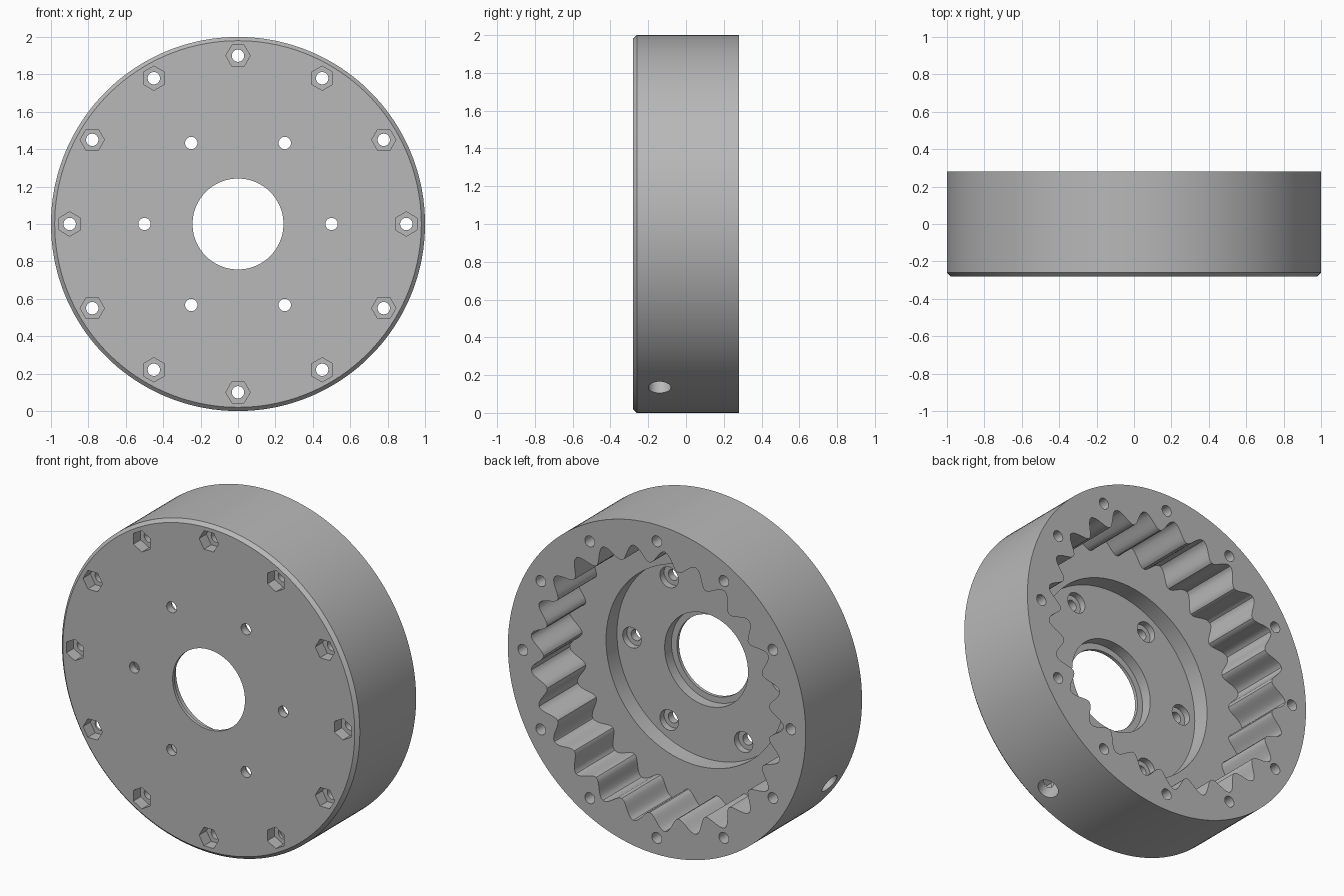
import bpy, bmesh
from math import sin, cos, pi, radians
from mathutils import Matrix, Vector

cube = bpy.data.objects.get("Cube")
if cube:
    bpy.data.objects.remove(cube, do_unlink=True)

HALF = 0.28        # half of the housing depth
CENTRE_Z = 1.0
LOBES = 25

grey = bpy.data.materials.new("plain grey")
grey.use_nodes = True
colour = (0.48, 0.48, 0.48, 1)
grey.diffuse_color = colour
grey.node_tree.nodes["Principled BSDF"].inputs["Base Color"].default_value = colour


def circle(r, n=32, turn=0.0):
    return [(r * cos(turn + 2 * pi * i / n), r * sin(turn + 2 * pi * i / n)) for i in range(n)]


def loft(bm, sections, centre=(0, 0), place=None):
    """Closed solid through (outline, y) sections, lying along the y axis."""
    rings = []
    for outline, y in sections:
        points = [Vector((u + centre[0], y, v + centre[1])) for u, v in outline]
        rings.append([bm.verts.new(place @ p if place else p) for p in points])
    for a, b in zip(rings, rings[1:]):
        for i in range(len(a)):
            j = (i + 1) % len(a)
            bm.faces.new((a[i], a[j], b[j], b[i]))
    bm.faces.new(rings[0])
    bm.faces.new(rings[-1])


def finish(bm, name):
    bmesh.ops.recalc_face_normals(bm, faces=bm.faces[:])
    mesh = bpy.data.meshes.new(name)
    bm.to_mesh(mesh)
    bm.free()
    mesh.materials.append(grey)
    obj = bpy.data.objects.new(name, mesh)
    obj.location.z = CENTRE_Z
    bpy.context.collection.objects.link(obj)
    return obj


def polar(r, angle):
    return (r * cos(angle), r * sin(angle))


# Round body with a chamfered front rim
bm = bmesh.new()
loft(bm, [(circle(r, 180), y) for r, y in ((0.98, -HALF), (1, -HALF + 0.02), (1, HALF))])
housing = finish(bm, "ring_gear_housing")
cutters = []

# Wavy internal ring, open at the back
bm = bmesh.new()
wave = []
steps = LOBES * 14
for i in range(steps):
    a = 2 * pi * i / steps
    wave.append(polar(0.805 - 0.045 * cos(LOBES * a), a))
loft(bm, [(wave, -0.09), (wave, 0.4)])
cutters.append(finish(bm, "lobe_cutter"))

# Round recess, bearing seat and central bore
bm = bmesh.new()
steps_in = ((0.243, -0.4), (0.243, -0.26), (0.28, -0.26),
            (0.28, -0.195), (0.6, -0.195), (0.6, 0.1))
loft(bm, [(circle(r, 96), y) for r, y in steps_in])
cutters.append(finish(bm, "bore_cutter"))

# Rim bolt holes and floor screw holes
bm = bmesh.new()
for i in range(12):
    loft(bm, [(circle(0.033), -0.4), (circle(0.033), 0.4)], polar(0.9, i * pi / 6))
for i in range(6):
    loft(bm, [(circle(0.033), -0.4), (circle(0.033), 0.1)], polar(0.5, i * pi / 3))
cutters.append(finish(bm, "hole_cutter"))

# Hexagonal nut pockets in the front, round counterbores in the floor
bm = bmesh.new()
for i in range(12):
    a = i * pi / 6
    hexagon = circle(0.065, 6, a + pi / 2)
    loft(bm, [(hexagon, -0.4), (hexagon, -HALF + 0.07)], polar(0.9, a))
for i in range(6):
    loft(bm, [(circle(0.062), -0.235), (circle(0.062), 0.05)], polar(0.5, i * pi / 3))
cutters.append(finish(bm, "pocket_cutter"))

# Two stepped radial holes in the lower side wall
bm = bmesh.new()
for angle in (210, 300):
    spin = Matrix.Rotation(-radians(angle), 4, 'Y')
    outward = Matrix.Rotation(-pi / 2, 4, 'Z')
    place = Matrix.Translation((0, -0.14, 0)) @ spin @ outward
    loft(bm, [(circle(0.033), 0.68), (circle(0.033), 0.82),
              (circle(0.06), 0.82), (circle(0.06), 1.1)], place=place)
cutters.append(finish(bm, "side_hole_cutter"))

# Cut everything, then keep only the finished mesh
for cutter in cutters:
    cutter.hide_render = True
    mod = housing.modifiers.new(cutter.name, 'BOOLEAN')
    mod.operation = 'DIFFERENCE'
    mod.solver = 'EXACT'
    mod.object = cutter
bpy.context.view_layer.update()
result = bpy.data.meshes.new_from_object(
    housing.evaluated_get(bpy.context.evaluated_depsgraph_get()))
housing.modifiers.clear()
housing.data = result
for cutter in cutters:
    bpy.data.objects.remove(cutter, do_unlink=True)

result.materials.clear()
result.materials.append(grey)
for face in result.polygons:
    face.material_index = 0

bpy.ops.object.select_all(action='DESELECT')
housing.select_set(True)
bpy.context.view_layer.objects.active = housing
bpy.ops.object.shade_smooth_by_angle(angle=radians(30))
